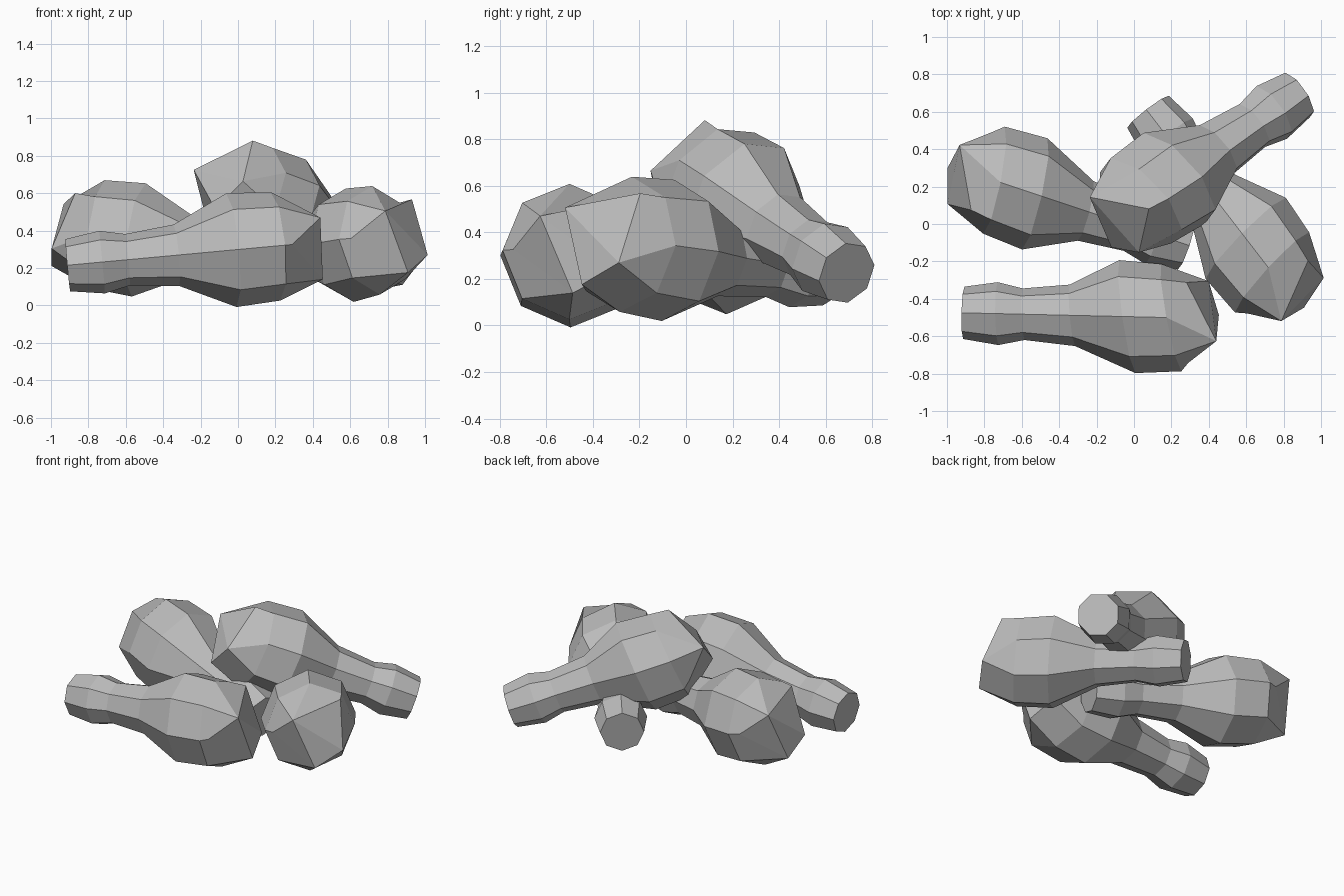
import bpy, bmesh, math
from mathutils import Vector, Matrix

cube = bpy.data.objects.get("Cube")
if cube:
    bpy.data.objects.remove(cube, do_unlink=True)

# One plain grey for everything
grey = bpy.data.materials.new("plain grey")
grey.use_nodes = True
colour = (0.5, 0.5, 0.5, 1)
grey.diffuse_color = colour
grey.node_tree.nodes["Principled BSDF"].inputs["Base Color"].default_value = colour

SIDES = 8
# Fraction of the length from the thin end, and radius there
PROFILE = [(0, .14), (.14, .168), (.245, .138), (.445, .165),
           (.67, .305), (.85, .292)]
# Blunt uneven tip of the head: offsets to the side, up and forward
TIP = {"left": (.2, -.1, -.01), "crown": (.19, .21, -.1), "brow": (-.12, .13, .06),
       "right": (-.24, 0, -.1), "chin": (.02, -.2, .04)}
# Tip corner that each corner of the last ring joins
JOINS = ["left", "crown", "brow", "brow", "right", "chin", "chin", "left"]
TIP_FACES = [("left", "crown", "brow"), ("brow", "right", "chin"), ("left", "brow", "chin")]


def club(name, thin, fat, tilt, roll=0):
    """Faceted club from a thin handle to a fat head, its rings leaning towards the head."""
    thin, fat = Vector(thin), Vector(fat)
    axis = (fat - thin).normalized()
    turn = Matrix.Rotation(math.radians(roll), 3, axis)
    side = turn @ Vector((0, 0, 1)).cross(axis).normalized()
    up = axis.cross(side)
    bm = bmesh.new()
    rings = []
    for t, r in PROFILE:
        centre = thin.lerp(fat, t)
        normal = (axis + side * tilt * t).normalized()
        u = up.cross(normal).normalized()
        v = normal.cross(u)
        ring = []
        for k in range(SIDES):
            a = math.tau * k / SIDES
            ring.append(bm.verts.new(centre + (u * math.cos(a) + v * math.sin(a)) * r))
        rings.append(ring)
    tip = {key: bm.verts.new(fat + side * s + up * h + axis * f)
           for key, (s, h, f) in TIP.items()}
    rings.append([tip[key] for key in JOINS])
    for lower, upper in zip(rings, rings[1:]):
        for k in range(SIDES):
            n = (k + 1) % SIDES
            corners = [lower[k], lower[n], upper[n], upper[k]]
            bm.faces.new(list(dict.fromkeys(corners)))
    bm.faces.new(rings[0][::-1])
    for keys in TIP_FACES:
        bm.faces.new([tip[key] for key in keys])
    bmesh.ops.recalc_face_normals(bm, faces=bm.faces)
    mesh = bpy.data.meshes.new(name)
    bm.to_mesh(mesh)
    bm.free()
    mesh.materials.append(grey)
    bpy.context.collection.objects.link(bpy.data.objects.new(name, mesh))


# Three clubs on the ground and one resting on top
club("front_club", (-.91, -.475, .215), (.395, -.505, .335), .25)
club("right_back_club", (.28, -.11, .24), (-.93, .295, .405), .15)
club("left_club", (.075, .6, .225), (.855, -.41, .37), .2)
club("top_club", (.875, .69, .225), (-.11, .025, .655), .2, 30)
